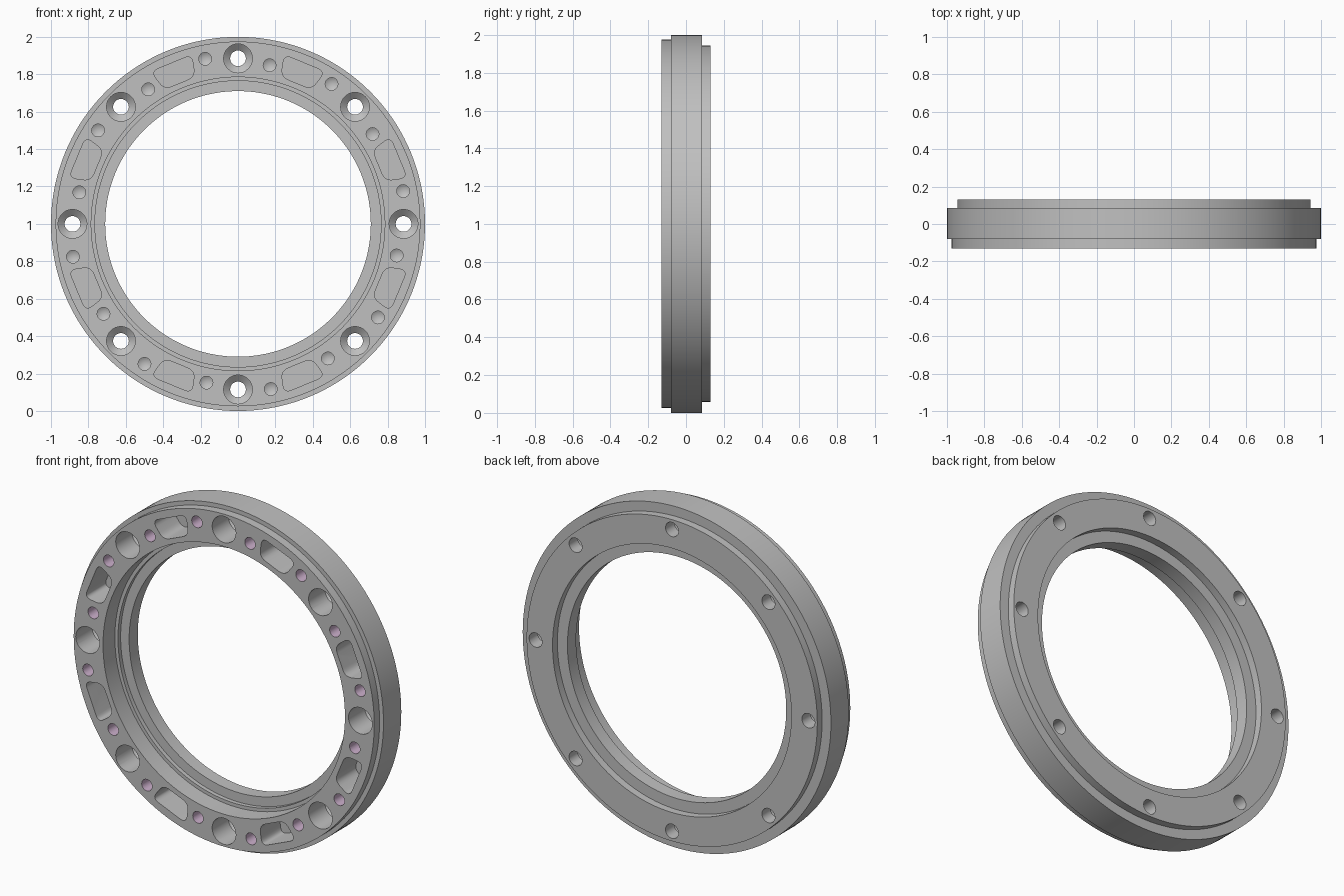
import bpy, bmesh
from math import sin, cos, pi, radians, hypot
from mathutils import Matrix, Vector

cube = bpy.data.objects.get("Cube")
if cube:
    bpy.data.objects.remove(cube, do_unlink=True)

FRONT, BACK = -0.13, 0.13
BOLT_R, PIN_R = 0.885, 0.034


def material(name, color):
    m = bpy.data.materials.new(name)
    m.use_nodes = True
    m.diffuse_color = color
    m.node_tree.nodes["Principled BSDF"].inputs["Base Color"].default_value = color
    return m


def lathe(bm, profile, segments, cx=0.0, cz=1.0, closed=False):
    """Spin (radius, y) points around an axis parallel to y."""
    rings = []
    for r, y in profile:
        if r == 0:
            rings.append([bm.verts.new((cx, y, cz))] * segments)
        else:
            rings.append([bm.verts.new((cx + r * sin(2 * pi * i / segments), y,
                                        cz + r * cos(2 * pi * i / segments)))
                          for i in range(segments)])
    pairs = list(zip(rings, rings[1:]))
    if closed:
        pairs.append((rings[-1], rings[0]))
    for a, b in pairs:
        for i in range(segments):
            j = (i + 1) % segments
            quad = list(dict.fromkeys((a[i], a[j], b[j], b[i])))
            bm.faces.new(quad)


def finish(bm, name, mats=()):
    bmesh.ops.recalc_face_normals(bm, faces=bm.faces)
    mesh = bpy.data.meshes.new(name)
    bm.to_mesh(mesh)
    bm.free()
    for m in mats:
        mesh.materials.append(m)
    ob = bpy.data.objects.new(name, mesh)
    bpy.context.collection.objects.link(ob)
    return ob


def polar(r, degrees):
    a = radians(degrees)
    return r * sin(a), 1 + r * cos(a)


def rounded(corners, radius, steps=6):
    """Round the corners of a 2D polygon with quadratic arcs."""
    out = []
    for i, p in enumerate(corners):
        a = p + (corners[i - 1] - p).normalized() * radius
        b = p + (corners[(i + 1) % len(corners)] - p).normalized() * radius
        for k in range(steps + 1):
            t = k / steps
            out.append(a * (1 - t) ** 2 + p * 2 * t * (1 - t) + b * t * t)
    return out


def pocket(bm, degrees):
    """Rounded wedge recess, wider toward the rim."""
    corners = [Vector(c) for c in ((-0.118, 0.93), (0.118, 0.93), (0.088, 0.815), (-0.088, 0.815))]
    turn = Matrix.Rotation(radians(degrees), 4, 'Y')
    rims = []
    for y in (FRONT - 0.03, 0.05):
        rims.append([bm.verts.new(turn @ Vector((p.x, y, p.y)) + Vector((0, 0, 1)))
                     for p in rounded(corners, 0.042)])
    n = len(rims[0])
    for i in range(n):
        j = (i + 1) % n
        bm.faces.new((rims[0][i], rims[0][j], rims[1][j], rims[1][i]))
    bm.faces.new(rims[0])
    bm.faces.new(rims[1])


metal = material("grey metal", (0.53, 0.53, 0.53, 1))
mauve = material("mauve pin bore", (0.60, 0.43, 0.60, 1))

# Stepped ring body
bm = bmesh.new()
lathe(bm, [(0.785, FRONT), (0.975, FRONT), (0.975, -0.08), (1.0, -0.08),
           (1.0, 0.085), (0.943, 0.085), (0.943, BACK), (0.775, BACK),
           (0.775, 0.085), (0.71, 0.085), (0.71, 0.005), (0.765, 0.005),
           (0.765, -0.02), (0.785, -0.02)], 144, closed=True)
ring = finish(bm, "flange_ring", (metal, mauve))

# Cutters: bolt holes, pockets and pin holes
bm = bmesh.new()
pins = []
for k in range(8):
    x, z = polar(BOLT_R, 45 * k)
    lathe(bm, [(0, FRONT - 0.03), (0.077, FRONT - 0.03), (0.077, 0.02),
               (0.042, 0.05), (0.042, BACK + 0.03), (0, BACK + 0.03)], 32, x, z)
    pocket(bm, 45 * k + 22.5)
for k in range(16):
    x, z = polar(0.865 if k % 2 == 0 else 0.9, 22.5 * k + 11.25)
    pins.append((x, z))
    lathe(bm, [(0, FRONT - 0.03), (PIN_R, FRONT - 0.03), (PIN_R, -0.03), (0, -0.01)], 24, x, z)
cutter = finish(bm, "hole_cutter", (metal,))
cutter.hide_render = True

cut = ring.modifiers.new("holes", 'BOOLEAN')
cut.operation = 'DIFFERENCE'
cut.solver = 'EXACT'
cut.object = cutter
bpy.ops.object.select_all(action='DESELECT')
ring.select_set(True)
bpy.context.view_layer.objects.active = ring
bpy.ops.object.modifier_apply(modifier=cut.name)
bpy.data.objects.remove(cutter, do_unlink=True)

# Tint the straight walls of the pin holes
for f in ring.data.polygons:
    c = f.center
    wall = abs(f.normal.y) < 0.1 and any(hypot(c.x - x, c.z - z) < PIN_R + 0.002 for x, z in pins)
    f.material_index = 1 if wall else 0

bpy.ops.object.shade_smooth_by_angle(angle=radians(25))
